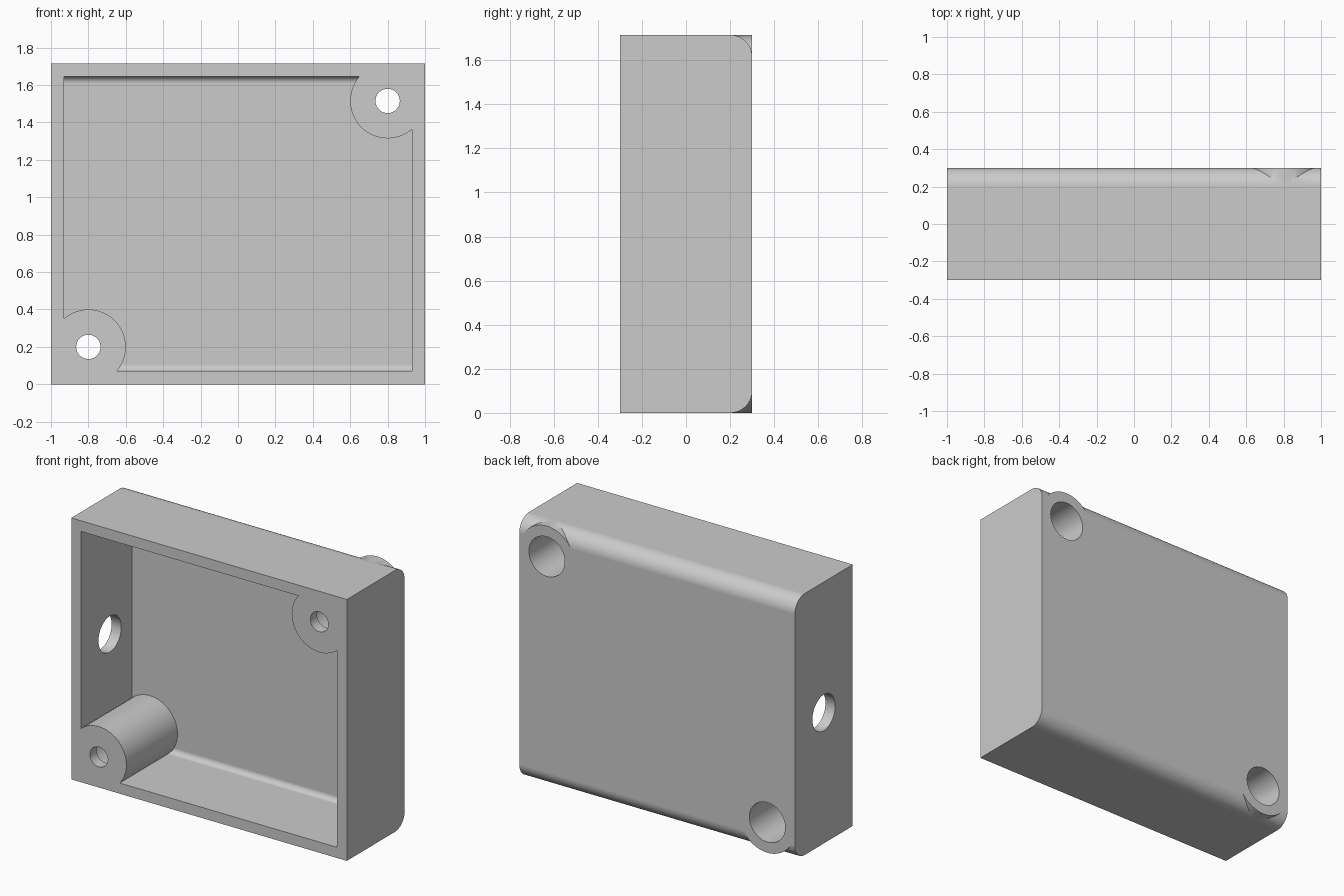
import bpy, bmesh, math
from mathutils import Matrix, Vector

cube = bpy.data.objects.get("Cube")
if cube:
    bpy.data.objects.remove(cube, do_unlink=True)

HEIGHT, DEPTH, WALL = 1.715, 0.6, 0.07
FRONT, BACK = -DEPTH / 2, DEPTH / 2
MID = HEIGHT / 2
BOSS_RADIUS = 0.2
BOSSES = [(0.8, HEIGHT - 0.2), (-0.8, 0.2)]

grey = bpy.data.materials.new("plain grey")
grey.use_nodes = True
grey.diffuse_color = (0.6, 0.6, 0.6, 1)
grey.node_tree.nodes["Principled BSDF"].inputs["Base Color"].default_value = (0.6, 0.6, 0.6, 1)


def make_object(name, bm):
    bmesh.ops.recalc_face_normals(bm, faces=bm.faces)
    mesh = bpy.data.meshes.new(name)
    bm.to_mesh(mesh)
    bm.free()
    mesh.materials.append(grey)
    obj = bpy.data.objects.new(name, mesh)
    bpy.context.collection.objects.link(obj)
    return obj


def rounded_box(name, half_x, y0, y1, z0, z1, radius):
    """Box whose upper and lower back edges are rounded."""
    bm = bmesh.new()
    profile = [(y0, z0)]
    for cz, start in ((z0 + radius, -90), (z1 - radius, 0)):
        for i in range(17):
            a = math.radians(start + 90 * i / 16)
            profile.append((y1 - radius + radius * math.cos(a), cz + radius * math.sin(a)))
    profile.append((y0, z1))
    face = bm.faces.new([bm.verts.new((-half_x, y, z)) for y, z in profile])
    ext = bmesh.ops.extrude_face_region(bm, geom=[face])
    moved = [g for g in ext["geom"] if isinstance(g, bmesh.types.BMVert)]
    bmesh.ops.translate(bm, verts=moved, vec=(2 * half_x, 0, 0))
    return make_object(name, bm)


def rod(name, start, end, radius):
    """Cylinder between two points."""
    a, b = Vector(start), Vector(end)
    turn = (b - a).to_track_quat("Z", "Y").to_matrix().to_4x4()
    bm = bmesh.new()
    bmesh.ops.create_cone(bm, cap_ends=True, segments=64, radius1=radius, radius2=radius,
                          depth=(b - a).length,
                          matrix=Matrix.Translation((a + b) / 2) @ turn)
    return make_object(name, bm)


def combine(target, tool, operation):
    mod = target.modifiers.new(tool.name, "BOOLEAN")
    mod.operation, mod.solver, mod.object = operation, "EXACT", tool
    bpy.ops.object.select_all(action="DESELECT")
    bpy.context.view_layer.objects.active = target
    target.select_set(True)
    bpy.ops.object.modifier_apply(modifier=mod.name)
    bpy.data.objects.remove(tool, do_unlink=True)


# Hollow shell, open at the front
housing = rounded_box("housing", 1, FRONT, BACK, 0, HEIGHT, 0.1)
cavity = rounded_box("cavity_cutter", 1 - WALL, FRONT - 0.1, BACK - WALL,
                     WALL, HEIGHT - WALL, 0.035)
combine(housing, cavity, "DIFFERENCE")

# Screw bosses in two opposite corners
for x, z in BOSSES:
    combine(housing, rod("screw_boss", (x, FRONT, z), (x, BACK, z), BOSS_RADIUS), "UNION")

# Narrow screw holes at the front, wide bores from the back
for x, z in BOSSES:
    combine(housing, rod("screw_hole", (x, FRONT - 0.1, z), (x, BACK + 0.1, z), 0.065),
            "DIFFERENCE")
    combine(housing, rod("screw_bore", (x, FRONT + WALL, z), (x, BACK + 0.1, z), 0.13),
            "DIFFERENCE")

# Cable hole through the side wall
combine(housing, rod("cable_hole", (-1.1, 0, MID), (-0.85, 0, MID), 0.118), "DIFFERENCE")

# Smooth curves with crisp edges
bpy.ops.object.select_all(action="DESELECT")
bpy.context.view_layer.objects.active = housing
housing.select_set(True)
bpy.ops.object.shade_smooth_by_angle(angle=math.radians(30))
weighted = housing.modifiers.new("weighted_normals", "WEIGHTED_NORMAL")
weighted.keep_sharp = True
